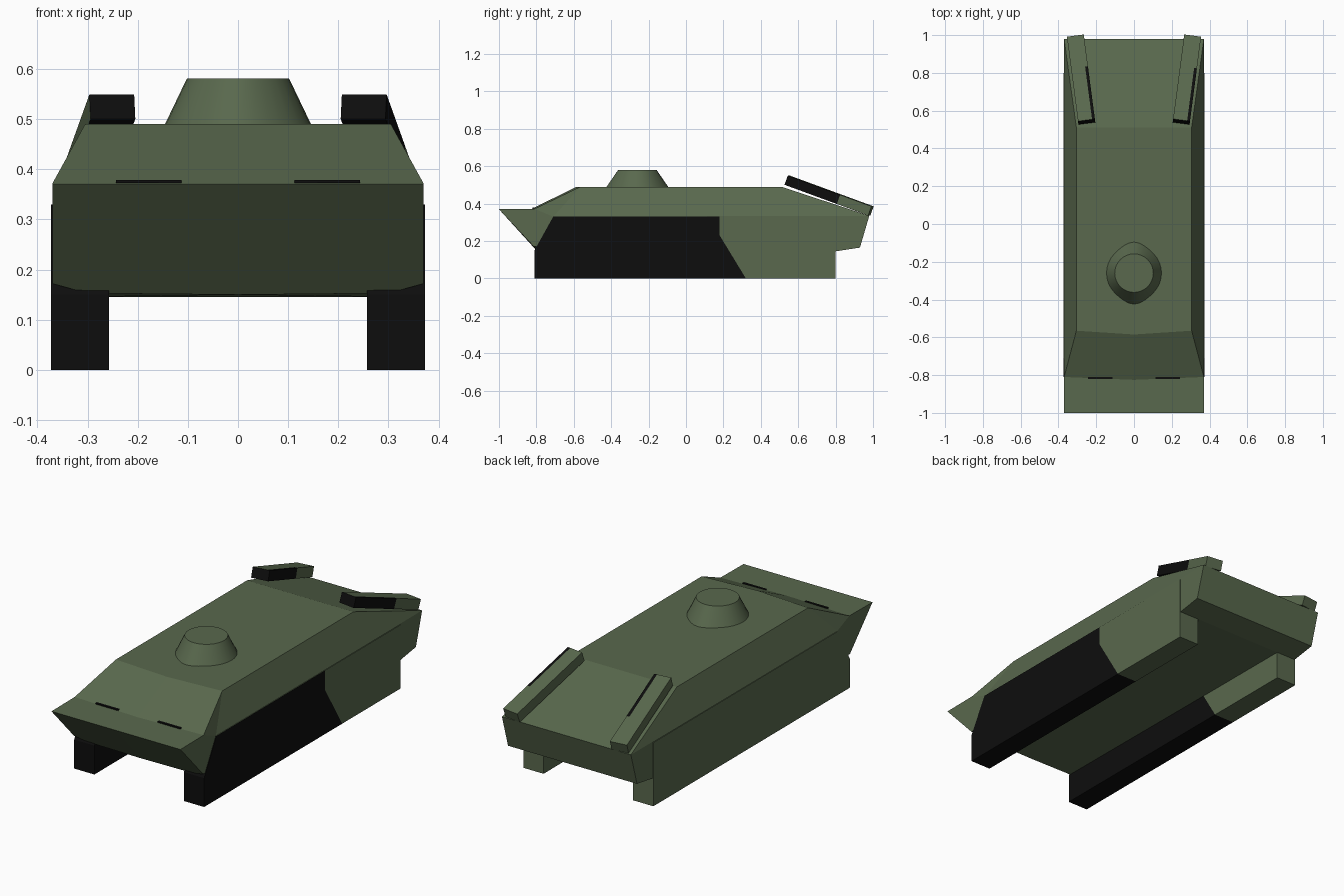
import bpy, bmesh, math
from mathutils import Matrix, Vector

if "Cube" in bpy.data.objects:
    bpy.data.objects.remove(bpy.data.objects["Cube"])


def material(name, rgb):
    m = bpy.data.materials.new(name)
    m.diffuse_color = (*rgb, 1)
    m.use_nodes = True
    m.node_tree.nodes["Principled BSDF"].inputs["Base Color"].default_value = m.diffuse_color
    return m


GREEN = material("olive green", (0.10, 0.14, 0.075))
BLACK = material("black", (0.004, 0.004, 0.004))


def finish(name, bm, mats=(GREEN, BLACK)):
    bmesh.ops.recalc_face_normals(bm, faces=bm.faces)
    me = bpy.data.meshes.new(name)
    bm.to_mesh(me)
    bm.free()
    for m in mats:
        me.materials.append(m)
    ob = bpy.data.objects.new(name, me)
    bpy.context.collection.objects.link(ob)
    return ob


def cut(bm, co, no):
    bmesh.ops.bisect_plane(bm, geom=bm.verts[:] + bm.edges[:] + bm.faces[:],
                           plane_co=co, plane_no=no)


# Hull: right half, mirrored
W = 0.37
points = [(0, -1, .37), (W, -1, .37), (0, -.825, .372), (W, -.81, .372),
          (0, -.585, .49), (.305, -.565, .49), (0, .51, .49), (.305, .51, .49),
          (0, .98, .335), (W, .98, .335), (0, .93, .165), (W, .93, .165),
          (0, .80, .145), (W, .80, .145), (0, -.80, .15), (.30, -.80, .153),
          (W, -.815, .172), (W, -.71, .33)]
faces = [(0, 1, 3, 2), (2, 3, 5, 4), (4, 5, 7, 6), (6, 7, 9, 8), (8, 9, 11, 10),
         (10, 11, 13, 12), (12, 13, 16, 15, 14), (0, 14, 15, 16, 1),
         (3, 17, 5), (5, 17, 9, 7), (1, 3, 17, 9, 11, 13, 16)]
bm = bmesh.new()
for side in (1, -1):
    vs = [bm.verts.new((side * x, y, z)) for x, y, z in points]
    for f in faces:
        bm.faces.new([vs[i] for i in f])
bmesh.ops.remove_doubles(bm, verts=bm.verts, dist=1e-5)
finish("hull", bm, (GREEN,))

# Track boxes: front part black on faces turned right, forward or down
profile = [(-.81, 0), (-.81, .15), (-.71, .33), (.80, .33), (.80, 0)]
for name, x0, x1 in (("left_track", -.373, -.257), ("right_track", .257, .373)):
    bm = bmesh.new()
    base = bm.faces.new([bm.verts.new((x0, y, z)) for y, z in profile])
    ext = bmesh.ops.extrude_face_region(bm, geom=[base])
    bmesh.ops.translate(bm, vec=(x1 - x0, 0, 0),
                        verts=[g for g in ext["geom"] if isinstance(g, bmesh.types.BMVert)])
    bmesh.ops.recalc_face_normals(bm, faces=bm.faces)
    cut(bm, (0, 0, .23), (0, 0, 1))
    cut(bm, (0, .18, 0), (0, 1, 0))
    cut(bm, (0, .32, 0), (0, .23, .14))
    bm.normal_update()
    for f in bm.faces:
        c, n = f.calc_center_median(), f.normal
        in_front = c.y < .18 + max(0, .23 - c.z) * .609
        f.material_index = int(in_front and (n.x > .5 or n.y < -.5 or n.z < -.5))
    finish(name, bm)

# Rear deck boxes: sloped with the deck and splayed outward
for name, s in (("left_deck_box", -1), ("right_deck_box", 1)):
    bm = bmesh.new()
    bmesh.ops.create_cube(bm, size=1, matrix=Matrix.Diagonal((.09, .48, .052, 1)))
    cut(bm, (.03, 0, 0), (1, 0, 0))
    cut(bm, (0, .06, 0), (0, 1, 0))
    bm.normal_update()
    for f in bm.faces:
        c, n = f.calc_center_median(), f.normal
        f.material_index = int(c.y < .06 and (c.x > .03 or n.y < -.5 or n.z < -.5))
    place = (Matrix.Translation((s * .28, .765, .443))
             @ Matrix.Rotation(math.radians(-7.5 * s), 4, 'Z')
             @ Matrix.Rotation(math.radians(-20), 4, 'X'))
    bmesh.ops.transform(bm, matrix=place, verts=bm.verts)
    finish(name, bm)

# Cupola: truncated cone, slightly pointed fore and aft at the base
bm = bmesh.new()
N = 32
rings = []
for r, point, z in ((.148, .02, .485), (.102, 0, .581)):
    ring = []
    for i in range(N):
        a = 2 * math.pi * i / N
        ring.append(bm.verts.new((r * math.cos(a),
                                  -.26 + r * math.sin(a) + point * math.sin(a) ** 9, z)))
    rings.append(ring)
for i in range(N):
    j = (i + 1) % N
    bm.faces.new((rings[0][i], rings[0][j], rings[1][j], rings[1][i]))
bm.faces.new(rings[1])
bm.faces.new(rings[0][::-1])
cupola = finish("cupola", bm, (GREEN,))
bpy.context.view_layer.objects.active = cupola
cupola.select_set(True)
bpy.ops.object.shade_smooth_by_angle(angle=math.radians(35))

# Vision slits at the foot of the front slope
for name, s in (("left_slit", -1), ("right_slit", 1)):
    bm = bmesh.new()
    bmesh.ops.create_cube(bm, size=1, matrix=Matrix.Translation((s * .178, -.815, .376))
                          @ Matrix.Diagonal((.13, .012, .006, 1)))
    finish(name, bm, (BLACK,))
